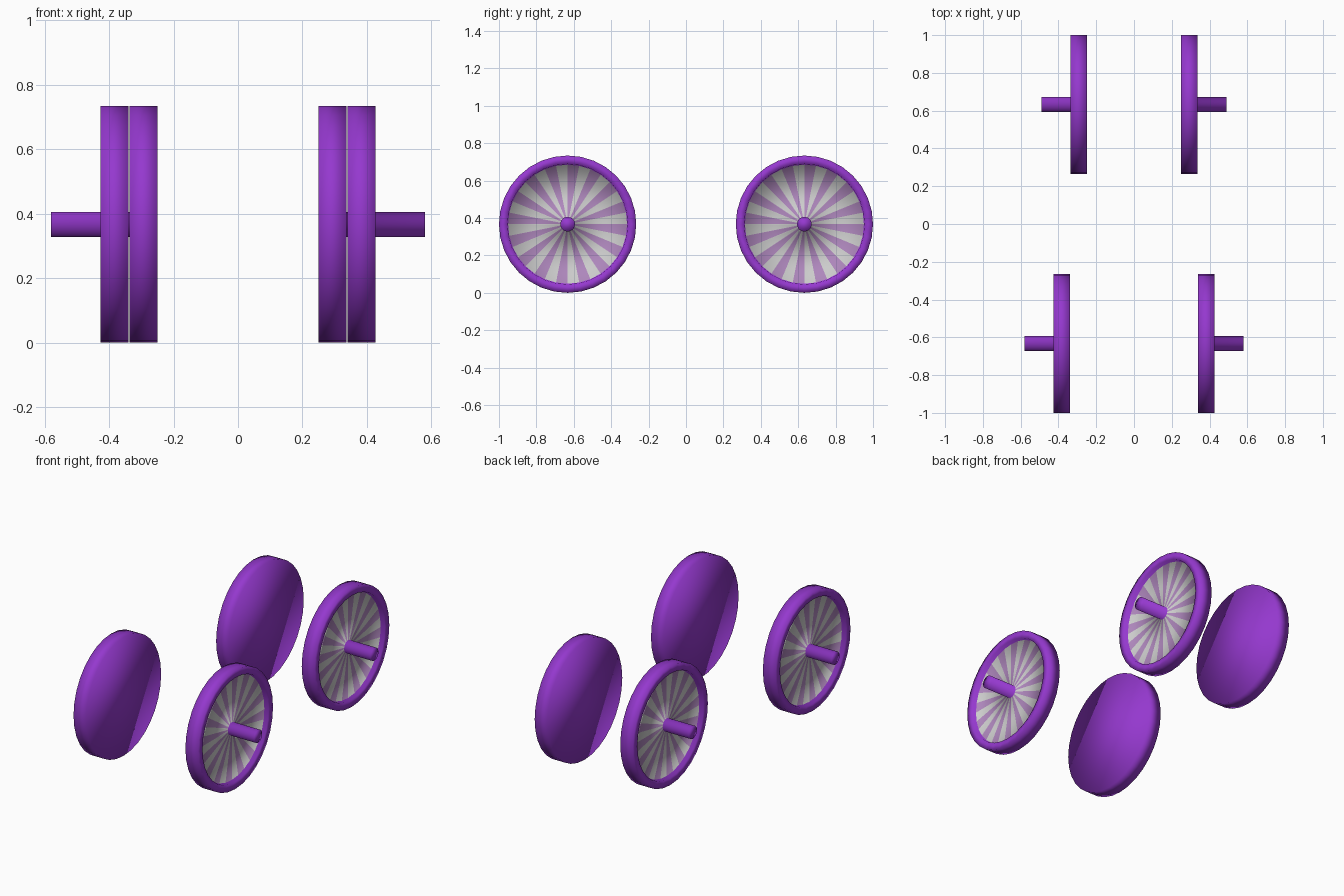
import bpy, bmesh, math

if "Cube" in bpy.data.objects:
    bpy.data.objects.remove(bpy.data.objects["Cube"])

SEGS = 32
R = 0.367           # wheel radius
THICK = 0.086       # wheel width
STUB = 0.155        # axle length beyond the wheel


def material(name, rgb):
    m = bpy.data.materials.new(name)
    m.diffuse_color = (*rgb, 1)
    m.use_nodes = True
    m.node_tree.nodes["Principled BSDF"].inputs["Base Color"].default_value = m.diffuse_color
    return m


purple = material("purple", (0.30, 0.04, 0.62))
grey = material("grey", (0.6, 0.6, 0.6))
mauve = material("mauve", (0.42, 0.24, 0.5))

# Half profile (distance outward, radius): back edge, tread, rim, dish, axle
PROFILE = [(0, R), (THICK, R), (THICK, 0.322), (THICK - 0.025, 0.318),
           (THICK - 0.025, 0.039), (THICK + STUB, 0.039)]
DISH = 3            # profile span that carries the stripes


def wheel(name, side, x_inner, y):
    bm = bmesh.new()
    rings = []
    for d, r in PROFILE:
        rings.append([bm.verts.new((side * d,
                                    r * math.cos(2 * math.pi * i / SEGS),
                                    r * math.sin(2 * math.pi * i / SEGS)))
                      for i in range(SEGS)])
    # Walls of the turned shape, with alternating stripes on the dish
    for k in range(len(rings) - 1):
        for i in range(SEGS):
            j = (i + 1) % SEGS
            f = bm.faces.new((rings[k][i], rings[k][j],
                              rings[k + 1][j], rings[k + 1][i]))
            if k == DISH:
                f.material_index = 1 + i % 2
    # Plain inner face and axle end
    bm.faces.new(rings[0])
    bm.faces.new(rings[-1])
    bmesh.ops.recalc_face_normals(bm, faces=bm.faces[:])
    for f in bm.faces:
        f.smooth = True
    me = bpy.data.meshes.new(name)
    bm.to_mesh(me)
    bm.free()
    for m in (purple, grey, mauve):
        me.materials.append(m)
    ob = bpy.data.objects.new(name, me)
    ob.location = (side * x_inner, y, R)
    bpy.context.collection.objects.link(ob)


# Wider front pair, narrower rear pair
for side, label in ((-1, "left"), (1, "right")):
    wheel("front_wheel_" + label, side, 0.34, -0.633)
    wheel("rear_wheel_" + label, side, 0.25, 0.633)
